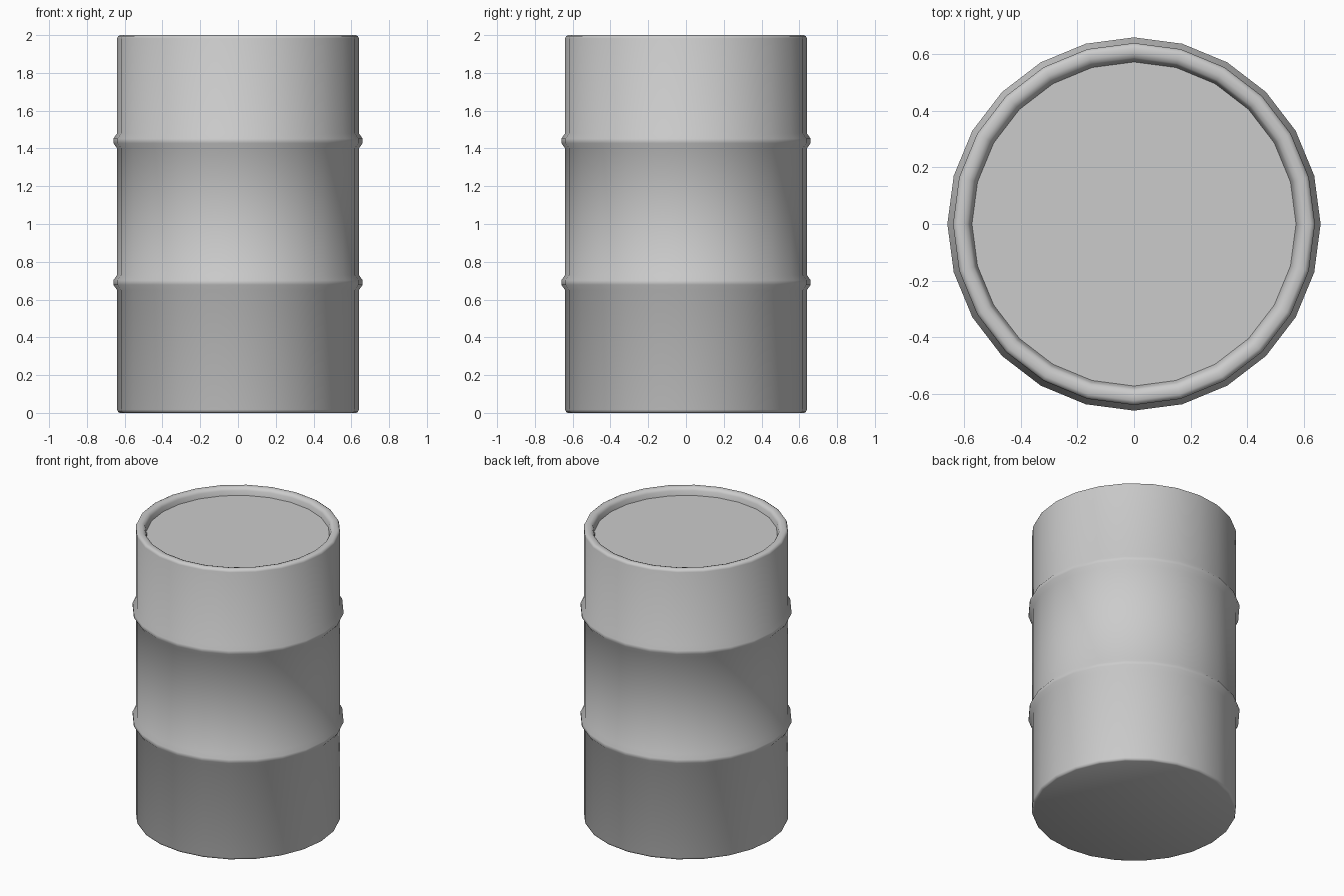
import bpy, bmesh, math

if "Cube" in bpy.data.objects:
    bpy.data.objects.remove(bpy.data.objects["Cube"])

SIDES = 24


def rib(z):
    # raised hoop rolled into the wall, centred on height z
    return [(0.64, z - 0.04), (0.66, z - 0.012), (0.66, z + 0.012), (0.64, z + 0.04)]


def lathe(name, profile, sides):
    # revolve (radius, height) points around z and cap both ends
    bm = bmesh.new()
    rings = []
    for r, z in profile:
        rings.append([bm.verts.new((r * math.cos(2 * math.pi * i / sides),
                                    r * math.sin(2 * math.pi * i / sides), z))
                      for i in range(sides)])
    for a, b in zip(rings, rings[1:]):
        for i in range(sides):
            j = (i + 1) % sides
            bm.faces.new((a[i], a[j], b[j], b[i]))
    bm.faces.new(rings[0][::-1])
    bm.faces.new(rings[-1])
    bmesh.ops.recalc_face_normals(bm, faces=bm.faces)
    mesh = bpy.data.meshes.new(name)
    bm.to_mesh(mesh)
    bm.free()
    obj = bpy.data.objects.new(name, mesh)
    bpy.context.collection.objects.link(obj)
    bpy.context.view_layer.objects.active = obj
    obj.select_set(True)
    bpy.ops.object.shade_smooth_by_angle(angle=math.radians(50))
    return obj


# drum: chamfered base, two ribs, rounded rim and recessed lid
profile = [(0.625, 0.0), (0.635, 0.005), (0.64, 0.017)]
profile += rib(0.69) + rib(1.44)
profile += [(0.64, 1.983), (0.635, 1.994), (0.624, 2.0),
            (0.604, 2.0), (0.588, 1.994), (0.58, 1.98), (0.573, 1.95)]
lathe("drum", profile, SIDES)
